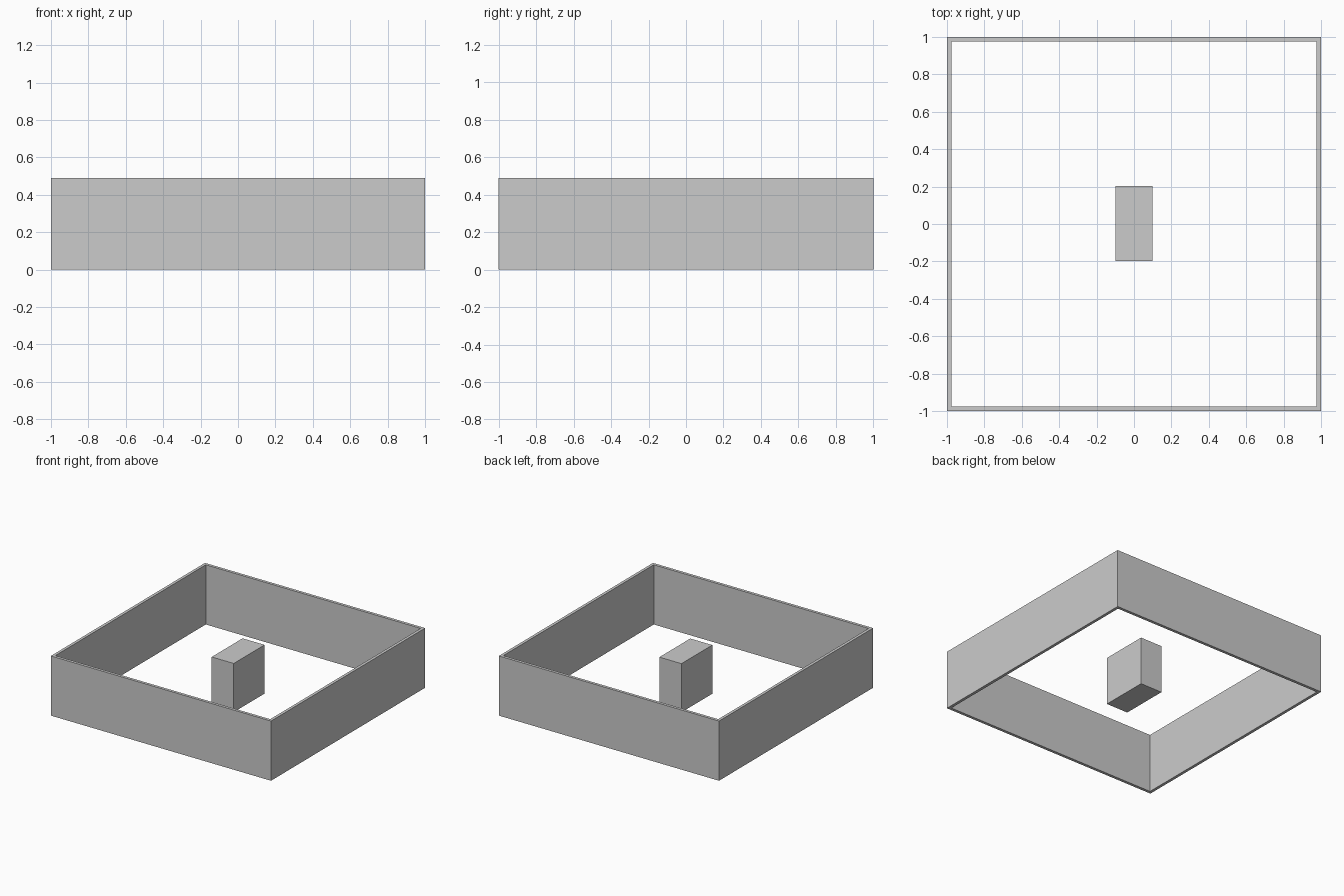
import bpy
import bmesh
from mathutils import Matrix, Vector

if "Cube" in bpy.data.objects:
    bpy.data.objects.remove(bpy.data.objects["Cube"])

HALF, HEIGHT, WALL = 1.0, 0.49, 0.024


def add_object(name, bm):
    bmesh.ops.recalc_face_normals(bm, faces=bm.faces[:])
    mesh = bpy.data.meshes.new(name)
    bm.to_mesh(mesh)
    bm.free()
    obj = bpy.data.objects.new(name, mesh)
    bpy.context.collection.objects.link(obj)
    return obj


def square_ring(bm, half, z):
    corners = [(-1, -1), (1, -1), (1, 1), (-1, 1)]
    return [bm.verts.new((half * x, half * y, z)) for x, y in corners]


# Enclosing wall: a square tube, open above and below
bm = bmesh.new()
inner = HALF - WALL
rings = [square_ring(bm, h, z) for h, z in
         [(HALF, 0), (HALF, HEIGHT), (inner, HEIGHT), (inner, 0)]]
for i in range(4):
    a, b = rings[i], rings[(i + 1) % 4]
    for j in range(4):
        k = (j + 1) % 4
        bm.faces.new((a[j], a[k], b[k], b[j]))
add_object("enclosing_wall", bm)

# Block in the middle, slightly above the ground
bm = bmesh.new()
bmesh.ops.create_cube(bm, size=1, matrix=Matrix.LocRotScale(
    Vector((0, 0.002, 0.216)), None, Vector((0.2, 0.4, 0.4))))
add_object("centre_block", bm)
